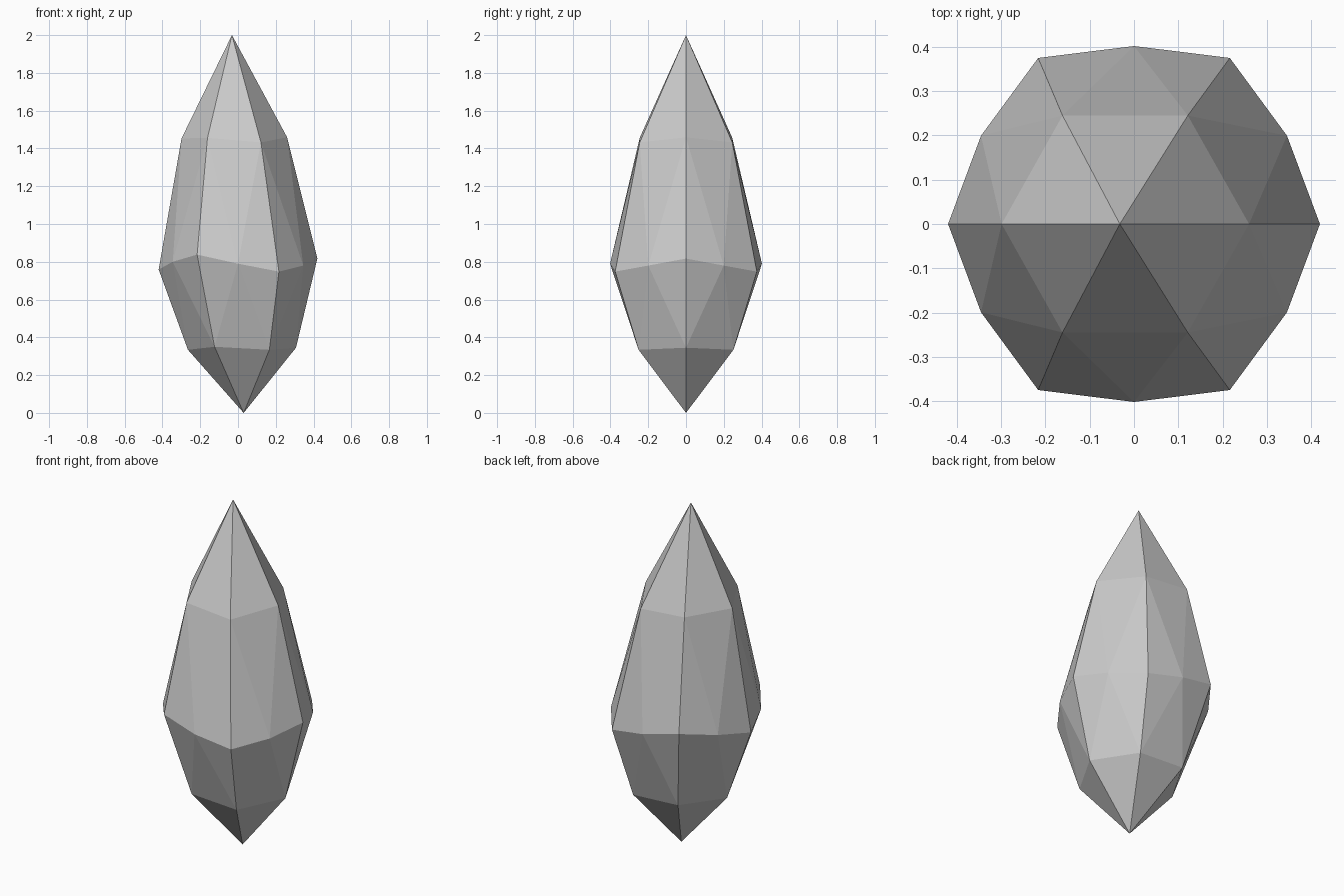
import bpy, bmesh
from math import sin, cos, radians

if "Cube" in bpy.data.objects:
    bpy.data.objects.remove(bpy.data.objects["Cube"])


def ring(bm, cx, radii, heights):
    """Closed ring, mirrored in y; values run from angle 0 to 180 degrees."""
    half = len(radii) - 1
    verts = []
    for i in range(2 * half):
        k = min(i, 2 * half - i)
        a = radians(180 * i / half)
        verts.append(bm.verts.new((cx + radii[k] * cos(a), radii[k] * sin(a), heights[k])))
    return verts


def cap(bm, tip, six, girdle):
    """Six large facets, each split into four triangles, from tip to girdle."""
    for i in range(6):
        a, b = six[i], six[(i + 1) % 6]
        e0, mid, e1 = girdle[2 * i], girdle[2 * i + 1], girdle[(2 * i + 2) % 12]
        for tri in ((tip, a, b), (a, e0, mid), (a, mid, b), (b, mid, e1)):
            bm.faces.new(tri)


bm = bmesh.new()
# slightly leaning tips
top = bm.verts.new((-0.032, 0, 2.0))
bottom = bm.verts.new((0.03, 0, 0.0))
# shoulder, zigzag girdle and lower ring
shoulder = ring(bm, -0.02, (0.28, 0.283, 0.283, 0.279), (1.459, 1.432, 1.456, 1.453))
girdle = ring(bm, 0, (0.42, 0.399, 0.433, 0.402, 0.433, 0.399, 0.42),
              (0.817, 0.78, 0.748, 0.79, 0.838, 0.80, 0.759))
lower = ring(bm, 0.021, (0.286, 0.29, 0.29, 0.286), (0.345, 0.334, 0.35, 0.334))
cap(bm, top, shoulder, girdle)
cap(bm, bottom, lower, girdle)
bmesh.ops.recalc_face_normals(bm, faces=bm.faces)

# faceted crystal
mesh = bpy.data.meshes.new("crystal")
bm.to_mesh(mesh)
bm.free()
bpy.context.collection.objects.link(bpy.data.objects.new("crystal", mesh))
